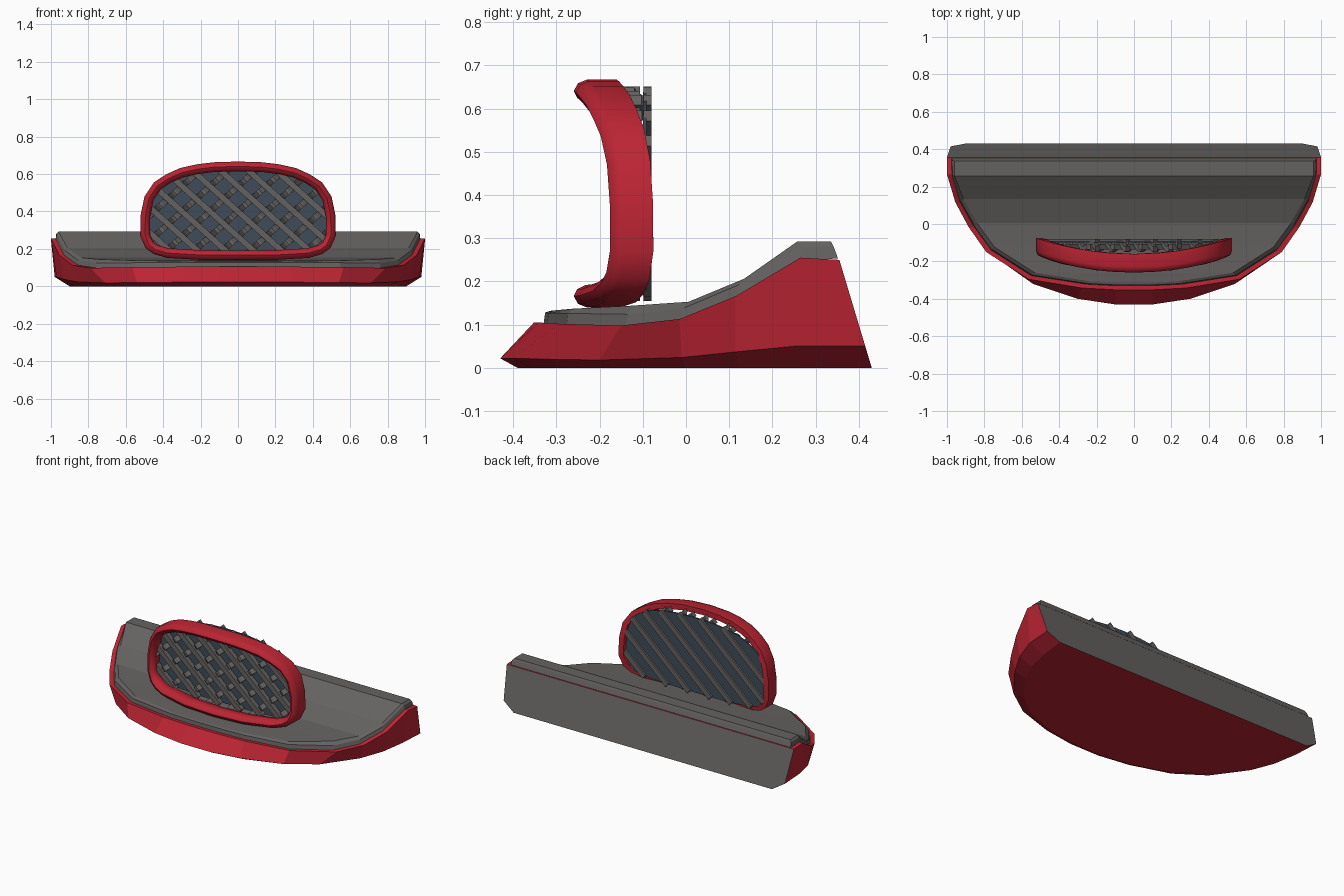
import bpy, bmesh, math
from mathutils import Vector

if "Cube" in bpy.data.objects:
    bpy.data.objects.remove(bpy.data.objects["Cube"])


def material(name, rgb):
    m = bpy.data.materials.new(name)
    m.diffuse_color = (*rgb, 1)
    m.use_nodes = True
    m.node_tree.nodes["Principled BSDF"].inputs["Base Color"].default_value = m.diffuse_color
    return m


RED = material("red", (0.50, 0.018, 0.033))
GRAY = material("warm gray", (0.13, 0.124, 0.118))
SLATE = material("dark slate", (0.05, 0.073, 0.098))


def finish(bm, name, mats, smooth=None):
    bmesh.ops.recalc_face_normals(bm, faces=bm.faces)
    me = bpy.data.meshes.new(name)
    bm.to_mesh(me)
    bm.free()
    ob = bpy.data.objects.new(name, me)
    bpy.context.collection.objects.link(ob)
    for m in mats:
        me.materials.append(m)
    if smooth:
        bpy.ops.object.select_all(action='DESELECT')
        ob.select_set(True)
        bpy.context.view_layer.objects.active = ob
        bpy.ops.object.shade_smooth_by_angle(angle=math.radians(smooth))
    return ob


def half_moon(name, halves, mats):
    """Stack of mirrored half outlines, closed along the straight back edge."""
    bm = bmesh.new()
    rings = []
    for h in halves:
        pts = [(-x, y, z) for x, y, z in reversed(h)] + list(h)
        rings.append([bm.verts.new(p) for p in pts])
    n = len(rings[0])
    for a, b in zip(rings, rings[1:]):
        for i in range(n):
            j = (i + 1) % n
            f = bm.faces.new((a[i], a[j], b[j], b[i]))
            f.material_index = len(mats) - 1 if j == 0 else 0
    for c in (rings[0], rings[-1]):
        for i in range(n // 2 - 1):
            bm.faces.new((c[i], c[i + 1], c[n - 2 - i], c[n - 1 - i]))
    return finish(bm, name, mats)


# Red base: floor outline, flared lip and rim
floor = [(.1, -.39, 0), (.29, -.36, 0), (.51, -.285, 0), (.66, -.17, 0),
         (.79, 0, 0), (.85, .12, 0), (.88, .26, 0), (.9, .43, 0)]
lip = [(.1, -.43, .022), (.3, -.4, .022), (.54, -.32, .02), (.71, -.2, .018),
       (.86, -.01, .024), (.93, .115, .037), (.97, .25, .05), (.98, .415, .05)]
rim = [(.1, -.352, .105), (.28, -.342, .105), (.565, -.295, .102), (.79, -.15, .098),
       (.885, -.015, .113), (.955, .115, .166), (1, .265, .255), (1, .355, .25)]
half_moon("base_body", [floor, lip, rim], [RED, GRAY])

# Gray top deck with a bevelled edge
deck0 = [(.1, -.33, .1), (.26, -.322, .1), (.55, -.277, .095), (.765, -.14, .092),
         (.86, -.01, .108), (.932, .118, .16), (.975, .265, .25), (.975, .352, .253)]
edge_z = [.128, .127, .126, .124, .138, .192, .28, .28]
top_z = [.132, .133, .137, .144, .153, .206, .292, .292]
deck1 = [(x - .006, y + .004, z) for (x, y, _), z in zip(deck0, edge_z)]
deck2 = [(x - .02, y + .016, z) for (x, y, _), z in zip(deck0, top_z)]
deck1[-1] = (.972, .342, .28)
deck2[-1] = (.96, .336, .292)
deck2[-2] = (.96, .257, .292)
half_moon("top_deck", [deck0, deck1, deck2], [GRAY])

# Oval outline of the upright frame, clockwise in x/z
right = [(0, .667), (.13, .663), (.22, .652), (.31, .632), (.385, .598), (.45, .555),
         (.50, .48), (.521, .38), (.523, .27), (.495, .205), (.45, .172), (.38, .152),
         (.2, .141), (0, .14)]
OVAL = [Vector(p) for p in right] + [Vector((-x, z)) for x, z in reversed(right[1:-1])]


def inset(d):
    out = []
    for i, p in enumerate(OVAL):
        t = (OVAL[(i + 1) % len(OVAL)] - OVAL[i - 1]).normalized()
        out.append(p + Vector((t.y, -t.x)) * d)
    return out


# Bowed red frame: rounded section swept round the oval
section = [(0, .1), (0, .03), (.008, .01), (.026, 0), (.042, .008),
           (.052, .028), (.05, .06), (.035, .1)]
bm = bmesh.new()
loops = []
for d, depth in section:
    loops.append([bm.verts.new((p.x, -.26 + depth + .085 * (o.x / .525) ** 2, p.y))
                  for p, o in zip(inset(d), OVAL)])
for k in range(len(loops)):
    a, b = loops[k], loops[(k + 1) % len(loops)]
    for i in range(len(a)):
        j = (i + 1) % len(a)
        bm.faces.new((a[i], a[j], b[j], b[i]))
finish(bm, "oval_frame", [RED], 50)

# Dark panel behind the mesh
bm = bmesh.new()
f = bm.faces.new([bm.verts.new((p.x, -.1, p.y)) for p in inset(.028)])
ext = bmesh.ops.extrude_face_region(bm, geom=[f])
for v in ext["geom"]:
    if isinstance(v, bmesh.types.BMVert):
        v.co.y += .008
finish(bm, "back_panel", [SLATE])

# Diagonal mesh bars clipped to the oval
CLIP = inset(.026)
CENTRE = Vector((0, .4))


def clip_line(p, u):
    lo, hi = -9.0, 9.0
    for i, a in enumerate(CLIP):
        e = CLIP[(i + 1) % len(CLIP)] - a
        n = Vector((e.y, -e.x))            # points inward
        dist, rate = (p - a).dot(n), u.dot(n)
        if abs(rate) < 1e-9:
            continue
        t = -dist / rate
        if rate > 0:
            lo = max(lo, t)
        else:
            hi = min(hi, t)
    return lo, hi


def bars(name, sign, width, height, depth_at, steps):
    ang = math.radians(42)
    u = Vector((math.cos(ang), sign * math.sin(ang)))
    n = Vector((-u.y, u.x))
    bm = bmesh.new()
    for k in range(-6, 7):
        p0 = CENTRE + n * k * SPACING
        lo, hi = clip_line(p0, u)
        if hi - lo < .05:
            continue
        prev = None
        for s in range(steps + 1):
            p = p0 + u * (lo + (hi - lo) * s / steps)
            y = depth_at(p)
            ring = []
            for a, b in ((-1, -1), (1, -1), (1, 1), (-1, 1)):
                q = p + n * a * width / 2
                ring.append(bm.verts.new((q.x, y + b * height / 2, q.y)))
            if prev:
                for i in range(4):
                    j = (i + 1) % 4
                    bm.faces.new((prev[i], prev[j], ring[j], ring[i]))
            if s in (0, steps):
                bm.faces.new(ring)
            prev = ring
    finish(bm, name, [GRAY])


SPACING = .1
CROSS = Vector((math.sin(math.radians(42)), math.cos(math.radians(42))))


def wave(p):
    phase = (p - CENTRE).dot(CROSS) / SPACING
    return -.115 + .02 * math.cos(2 * math.pi * phase)


bars("mesh_bars_straight", -1, .032, .03, lambda p: -.122, 1)
bars("mesh_bars_wavy", 1, .032, .03, wave, 40)
bars("mesh_ribs_back", 1, .032, .018, lambda p: -.089, 1)
